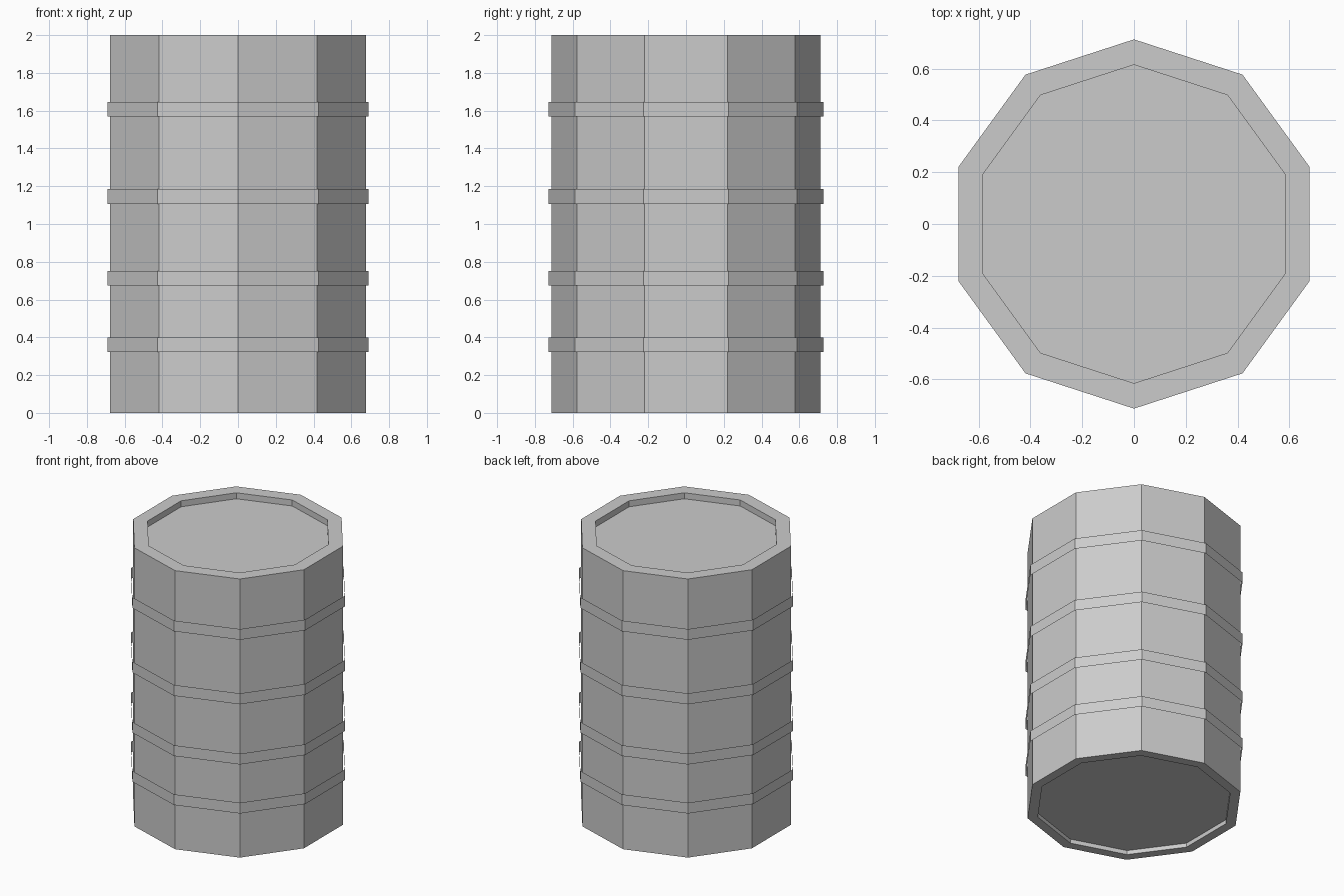
import bpy
import bmesh
from math import sin, cos, tau

if "Cube" in bpy.data.objects:
    bpy.data.objects.remove(bpy.data.objects["Cube"])

SIDES = 10

# Plain grey metal
metal = bpy.data.materials.new("grey_metal")
metal.use_nodes = True
GREY = (0.6, 0.6, 0.6, 1)
metal.diffuse_color = GREY
metal.node_tree.nodes["Principled BSDF"].inputs["Base Color"].default_value = GREY


def lathe(name, profile, capped):
    """Sweep (radius, height) points round z as flat sides, with a corner facing front."""
    bm = bmesh.new()
    rings = []
    for r, z in profile:
        rings.append([bm.verts.new((r * sin(tau * i / SIDES), -r * cos(tau * i / SIDES), z))
                      for i in range(SIDES)])
    for low, high in zip(rings, rings[1:]):
        for i in range(SIDES):
            j = (i + 1) % SIDES
            bm.faces.new((low[i], low[j], high[j], high[i]))
    if capped:
        bm.faces.new(rings[0][::-1])
        bm.faces.new(rings[-1])
    mesh = bpy.data.meshes.new(name)
    bm.to_mesh(mesh)
    bm.free()
    mesh.materials.append(metal)
    obj = bpy.data.objects.new(name, mesh)
    bpy.context.collection.objects.link(obj)
    return obj


# Drum body with a recessed base and a recessed lid
RADIUS = 0.713
lathe("drum_body", [(0.645, 0.03), (0.645, 0), (RADIUS, 0),
                    (RADIUS, 2), (0.615, 2), (0.615, 1.957)], True)

# Thin open hoops around the body
for n, (bottom, top) in enumerate([(0.323, 0.4), (0.675, 0.752),
                                   (1.107, 1.185), (1.57, 1.647)], 1):
    lathe(f"hoop_{n}", [(0.727, bottom), (0.727, top)], False)
